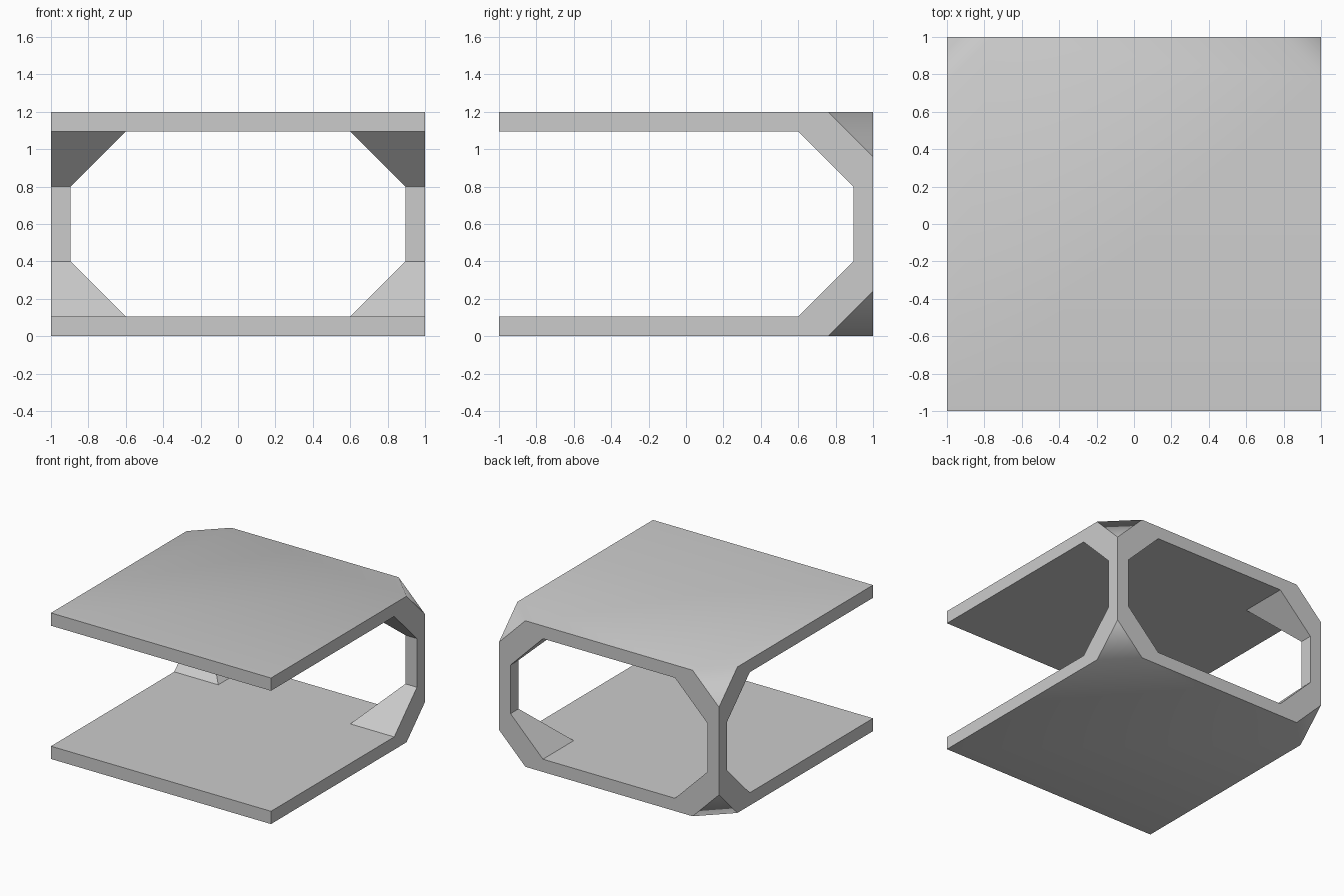
import bpy, bmesh
from mathutils import Vector

if "Cube" in bpy.data.objects:
    bpy.data.objects.remove(bpy.data.objects["Cube"])

H, WALL, GUSSET, CHAMFER = 1.2, 0.105, 0.4, 0.24


def to_object(name, bm):
    bmesh.ops.recalc_face_normals(bm, faces=bm.faces[:])
    mesh = bpy.data.meshes.new(name)
    bm.to_mesh(mesh)
    bm.free()
    obj = bpy.data.objects.new(name, mesh)
    bpy.context.collection.objects.link(obj)
    return obj


def prism(name, profile, place, length=1.2):
    """Closed profile (u, z), extruded from -length to +length; place maps (u, z, t) to xyz."""
    bm = bmesh.new()
    face = bm.faces.new([bm.verts.new(place(u, z, -length)) for u, z in profile])
    ext = bmesh.ops.extrude_face_region(bm, geom=[face])
    shift = Vector(place(0, 0, length)) - Vector(place(0, 0, -length))
    bmesh.ops.translate(bm, vec=shift, verts=[g for g in ext["geom"] if isinstance(g, bmesh.types.BMVert)])
    return to_object(name, bm)


# Outer block with the four back corners cut off
bm = bmesh.new()
bmesh.ops.create_cube(bm, size=1)
bmesh.ops.scale(bm, vec=(2, 2, H), verts=bm.verts)
bmesh.ops.translate(bm, vec=(0, 0, H / 2), verts=bm.verts)
for sx in (-1, 1):
    for z, sz in ((0, -1), (H, 1)):
        cut = bmesh.ops.bisect_plane(bm, geom=bm.verts[:] + bm.edges[:] + bm.faces[:],
                                     plane_co=(sx, 1 - CHAMFER, z), plane_no=(sx, 1, sz), clear_outer=True)
        edges = [g for g in cut["geom_cut"] if isinstance(g, bmesh.types.BMEdge)]
        bmesh.ops.holes_fill(bm, edges=edges, sides=0)
bm.normal_update()
# Top, bottom and corner cuts shade smoothly into each other
for f in bm.faces:
    f.smooth = abs(f.normal.z) > 0.5
shell = to_object("open_frame_shell", bm)

# Openings: eight-sided front to back, open-fronted side to side
a, b = 1 - GUSSET, 1 - WALL
back_half = [(a, WALL), (b, GUSSET), (b, H - GUSSET), (a, H - WALL)]
octagon = back_half + [(-u, z) for u, z in reversed(back_half)]
open_front = back_half + [(-1.2, H - WALL), (-1.2, WALL)]
cutters = [
    prism("front_opening_cutter", octagon, lambda u, z, t: (u, t, z)),
    prism("side_opening_cutter", open_front, lambda u, z, t: (t, u, z)),
]
bpy.context.view_layer.objects.active = shell
for cutter in cutters:
    cutter.hide_render = True
    mod = shell.modifiers.new("opening", "BOOLEAN")
    mod.operation = "DIFFERENCE"
    mod.solver = "EXACT"
    mod.object = cutter
    bpy.ops.object.modifier_apply(modifier=mod.name)
    bpy.data.objects.remove(cutter)

# Merge leftover flat divisions
bm = bmesh.new()
bm.from_mesh(shell.data)
bmesh.ops.remove_doubles(bm, verts=bm.verts[:], dist=0.0005)
bmesh.ops.dissolve_limit(bm, angle_limit=0.02, verts=bm.verts[:], edges=bm.edges[:])
bm.to_mesh(shell.data)
bm.free()
